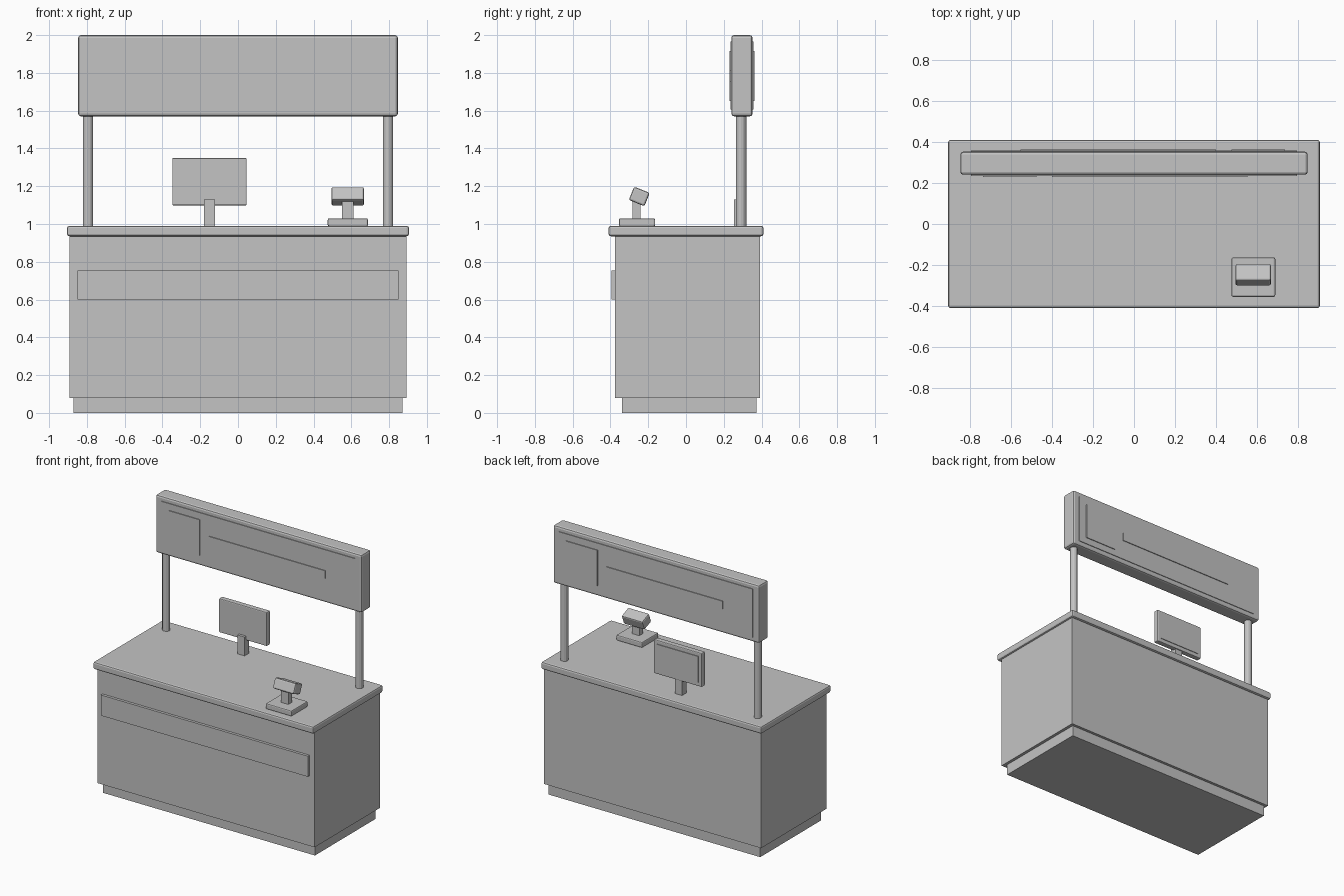
import bpy, math

if "Cube" in bpy.data.objects:
    bpy.data.objects.remove(bpy.data.objects["Cube"])

grey = bpy.data.materials.new("plain grey")
grey.diffuse_color = (0.55, 0.55, 0.55, 1)
grey.use_nodes = True
grey.node_tree.nodes["Principled BSDF"].inputs["Base Color"].default_value = grey.diffuse_color


def finish(o, name, bevel=0, segments=2):
    o.name = name
    o.data.materials.append(grey)
    if bevel:
        m = o.modifiers.new("edge", 'BEVEL')
        m.width = bevel
        m.segments = segments
        m.limit_method = 'ANGLE'
    return o


def box(name, x, y, z, bevel=0, segments=2, tilt=0):
    """Box from (min, max) ranges, optionally bevelled and tilted about x."""
    r = (x, y, z)
    bpy.ops.mesh.primitive_cube_add(size=1, location=[(a + b) / 2 for a, b in r])
    o = bpy.context.object
    o.scale = [b - a for a, b in r]
    bpy.ops.object.transform_apply(location=False, rotation=False, scale=True)
    o.rotation_euler.x = tilt
    return finish(o, name, bevel, segments)


# Counter
box("plinth", (-0.87, 0.87), (-0.34, 0.372), (0, 0.08))
box("counter_body", (-0.892, 0.892), (-0.375, 0.392), (0.08, 0.94))
box("counter_top", (-0.905, 0.905), (-0.41, 0.41), (0.935, 0.99), 0.012)
box("front_panel", (-0.85, 0.85), (-0.395, -0.37), (0.6, 0.753))

# Posts
for side, x in (("left", -0.794), ("right", 0.794)):
    bpy.ops.mesh.primitive_cylinder_add(vertices=12, radius=0.027, depth=0.60,
                                        location=(x, 0.292, 1.285))
    finish(bpy.context.object, side + "_post")

# Overhead sign with raised plates on both faces (back is the front turned round)
SY = 0.296
box("sign_board", (-0.846, 0.846), (SY - 0.056, SY + 0.056), (1.57, 2.0), 0.014)
for face, s in (("front", -1), ("back", 1)):
    def plate(name, x0, x1, depth, z):
        xs = sorted((-s * x0, -s * x1))
        ys = sorted((SY + s * 0.05, SY + s * depth))
        box("sign_%s_%s" % (face, name), xs, ys, z)
    plate("panel", -0.795, 0.795, 0.061, (1.605, 1.965))
    plate("square", -0.735, -0.475, 0.067, (1.652, 1.915))
    plate("bar", -0.4, 0.553, 0.067, (1.752, 1.812))

# Monitor, screen facing the back
box("monitor_stand", (-0.181, -0.123), (0.253, 0.305), (0.985, 1.13))
box("monitor_case", (-0.348, 0.046), (0.272, 0.312), (1.098, 1.35), 0.007)
box("monitor_screen", (-0.32, 0.018), (0.305, 0.317), (1.126, 1.322))

# Card terminal
box("terminal_base", (0.475, 0.688), (-0.355, -0.163), (0.988, 1.03), 0.008)
box("terminal_neck", (0.551, 0.611), (-0.282, -0.24), (1.02, 1.14))
box("terminal_head", (0.494, 0.667), (-0.292, -0.203), (1.108, 1.184), 0.01,
    tilt=math.radians(-22))
